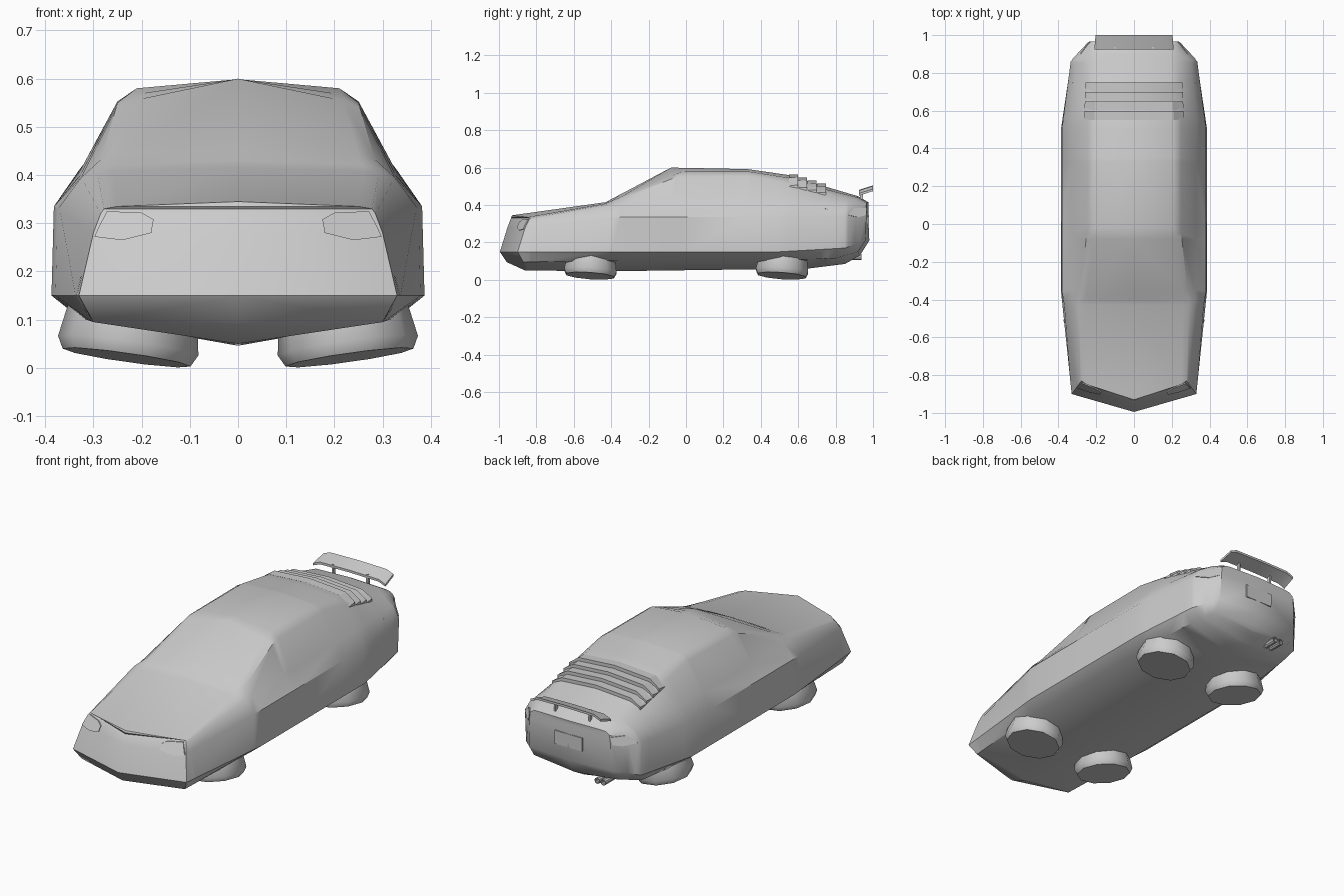
import bpy, bmesh, math
from mathutils import Vector, Euler
from mathutils.bvhtree import BVHTree

cube = bpy.data.objects.get("Cube")
if cube:
    bpy.data.objects.remove(cube)

grey = bpy.data.materials.new("light_grey")
grey.use_nodes = True
colour = (0.6, 0.6, 0.6, 1)
grey.diffuse_color = colour
grey.node_tree.nodes["Principled BSDF"].inputs["Base Color"].default_value = colour


def finish(name, bm, angle=30):
    """Weld, orient and shade a bmesh, then make it an object."""
    bmesh.ops.remove_doubles(bm, verts=bm.verts, dist=0.0008)
    bmesh.ops.dissolve_degenerate(bm, edges=bm.edges, dist=0.0005)
    bmesh.ops.recalc_face_normals(bm, faces=bm.faces)
    mesh = bpy.data.meshes.new(name)
    bm.to_mesh(mesh)
    mesh.materials.append(grey)
    obj = bpy.data.objects.new(name, mesh)
    bpy.context.collection.objects.link(obj)
    bpy.ops.object.select_all(action="DESELECT")
    obj.select_set(True)
    bpy.context.view_layer.objects.active = obj
    bpy.ops.object.shade_smooth_by_angle(angle=math.radians(angle))
    return obj


def sample(keys, t):
    """Linear interpolation along keys, held at both ends."""
    if t <= keys[0][0]:
        return keys[0]
    for a, b in zip(keys, keys[1:]):
        if t <= b[0]:
            f = (t - a[0]) / (b[0] - a[0])
            return tuple(p + (q - p) * f for p, q in zip(a, b))
    return keys[-1]


def skin(bm, rows, closed=False):
    """Quads between rows of points."""
    grid = [[bm.verts.new(p) for p in row] for row in rows]
    pairs = list(zip(grid, grid[1:]))
    if closed:
        pairs.append((grid[-1], grid[0]))
    for a, b in pairs:
        for i in range(len(a) - 1):
            bm.faces.new((a[i], a[i + 1], b[i + 1], b[i]))
    return grid


# Lengthwise body rails as (y, x, z), from keel to roof centre
keel = [(-.86, 0, .05), (-.4, 0, .046), (.65, 0, .06), (.85, 0, .085), (.93, 0, .13)]
sill = [(-.87, .3, .095), (-.35, .33, .105), (.5, .33, .105), (.8, .3, .115), (.92, .24, .15)]
low = [(-.9, .33, .15), (-.35, .387, .15), (.5, .387, .15), (.85, .335, .17), (.96, .24, .21)]
shoulder = [(-.86, .3, .28), (-.35, .382, .335), (.5, .382, .335), (.86, .335, .34), (.965, .235, .36)]
belt = [(-.84, .285, .32), (-.4, .325, .395), (.55, .33, .41), (.87, .3, .395), (.965, .23, .395)]
gutter = [(-.83, .278, .33), (-.43, .292, .403), (-.05, .25, .55), (.35, .25, .553),
          (.6, .25, .505), (.9, .24, .425), (.965, .21, .41)]
roof_edge = [(-.85, .25, .335), (-.43, .26, .408), (-.02, .21, .58), (.33, .21, .58),
             (.55, .21, .545), (.75, .2, .483), (.92, .19, .44), (.968, .18, .413)]
roof = [(-.93, 0, .345), (-.43, 0, .415), (-.08, 0, .6), (.33, 0, .592),
        (.55, 0, .56), (.75, 0, .497), (.92, 0, .447), (.975, 0, .415)]
rails = [keel, sill, low, shoulder, belt, gutter, roof_edge, roof]

# Centre profiles of nose and tail as (z, y)
nose = [(.05, -.86), (.1, -.97), (.16, -1), (.345, -.93)]
tail = [(.13, .93), (.21, .98), (.415, .975)]


def section(y, side=1):
    pts = [sample(rail, y) for rail in rails]
    return [Vector((side * p[1], p[0], p[2])) for p in pts]


# Body shell with both end caps
bm = bmesh.new()
stations = sorted({key[0] for rail in rails for key in rail})
for side in (1, -1):
    skin(bm, [section(y, side) for y in stations])
    for y, profile in ((-1, nose), (1, tail)):
        edge = section(y, side)
        middle = [Vector((0, sample(profile, p.z)[1], p.z)) for p in edge]
        skin(bm, [edge, middle])
body = finish("body", bm, 35)
tree = BVHTree.FromBMesh(bm)
bm.free()


# Thin plates laid on the nose or tail surface
def plate(name, outline, end, side=1, lift=.006):
    bm = bmesh.new()
    aim = Vector((0, -end, 0))
    rings = []
    for offset in (lift, -.003):
        ring = []
        for x, z in outline:
            hit = tree.ray_cast(Vector((side * x, end * 2, z)), aim)[0]
            ring.append(bm.verts.new(hit - aim * offset))
        rings.append(ring)
    top, base = rings
    bm.faces.new(top)
    bm.faces.new(base)
    for i in range(len(top)):
        j = (i + 1) % len(top)
        bm.faces.new((top[i], top[j], base[j], base[i]))
    finish(name, bm)


lamp = [(.175, .308), (.2, .322), (.272, .325), (.29, .29), (.298, .272), (.24, .265), (.18, .28)]
tail_lamp = [(.235, .385), (.28, .385), (.325, .38), (.325, .345), (.28, .335), (.245, .345)]
for side, label in ((1, "left"), (-1, "right")):
    plate(label + "_headlight", lamp, -1, side)
    plate(label + "_taillight", tail_lamp, 1, side)
plate("rear_plate", [(-.08, .275), (.08, .275), (.08, .345), (-.08, .345)], 1)

# Rear window louvres, each a wedge following the body section
for n in range(4):
    y = .55 + n * .05

    def strip(at, lift):
        half = section(at)[5:]
        half[0] = half[0] + Vector((.012, 0, -.015))
        other = [Vector((-p.x, p.y, p.z)) for p in half[-2::-1]]
        return [p + Vector((0, 0, lift)) for p in half + other]

    bm = bmesh.new()
    grid = skin(bm, [strip(y, .002), strip(y + .048, .018), strip(y + .048, -.01)], True)
    for k in (0, -1):
        bm.faces.new([row[k] for row in grid])
    finish("louvre_%d" % (n + 1), bm)

# Rear wing with drooped tips, on two struts
bm = bmesh.new()
span = [(-.21, -.016), (-.17, 0), (0, .003), (.17, 0), (.21, -.016)]
corners = [(.925, .478), (1, .502), (1, .49), (.925, .466)]
grid = skin(bm, [[(x * (1 if y < .95 else .97), y, z + dz) for x, dz in span]
                 for y, z in corners], True)
for k in (0, -1):
    bm.faces.new([row[k] for row in grid])
finish("rear_wing", bm)
for side, label in ((1, "left"), (-1, "right")):
    bm = bmesh.new()
    bmesh.ops.create_cube(bm, size=1)
    bmesh.ops.scale(bm, vec=(.01, .018, .06), verts=bm.verts)
    bmesh.ops.translate(bm, vec=(side * .1, .938, .453), verts=bm.verts)
    finish(label + "_wing_strut", bm)

# Four flat-lying wheels, tilted outward
sides = 10
for end, y in (("front", -.51), ("rear", .515)):
    for side, label in ((1, "left"), (-1, "right")):
        bm = bmesh.new()
        rings = []
        for r, z in ((.134, -.045), (.147, -.02), (.135, .05)):
            turns = [math.tau * i / sides for i in range(sides + 1)]
            rings.append([(r * math.cos(a), r * math.sin(a), z) for a in turns])
        grid = skin(bm, rings)
        for ring in (grid[0], grid[-1]):
            bm.faces.new(ring[:-1])
        tilt = Euler((math.radians(-4), math.radians(-8 * side), 0)).to_matrix()
        bmesh.ops.rotate(bm, cent=(0, 0, 0), matrix=tilt, verts=bm.verts)
        bmesh.ops.translate(bm, vec=(side * .225, y, .066), verts=bm.verts)
        finish("%s_%s_wheel" % (end, label), bm, 40)

# Twin exhaust pipes
for n, x in enumerate((-.14, -.175)):
    bm = bmesh.new()
    rings = []
    for r, y in ((.016, .86), (.016, .938), (.011, .938), (.011, .9)):
        turns = [math.tau * i / sides for i in range(sides + 1)]
        rings.append([(x + r * math.cos(a), y, .122 + r * math.sin(a)) for a in turns])
    grid = skin(bm, rings)
    bm.faces.new(grid[-1][:-1])
    finish("exhaust_pipe_%d" % (n + 1), bm)
